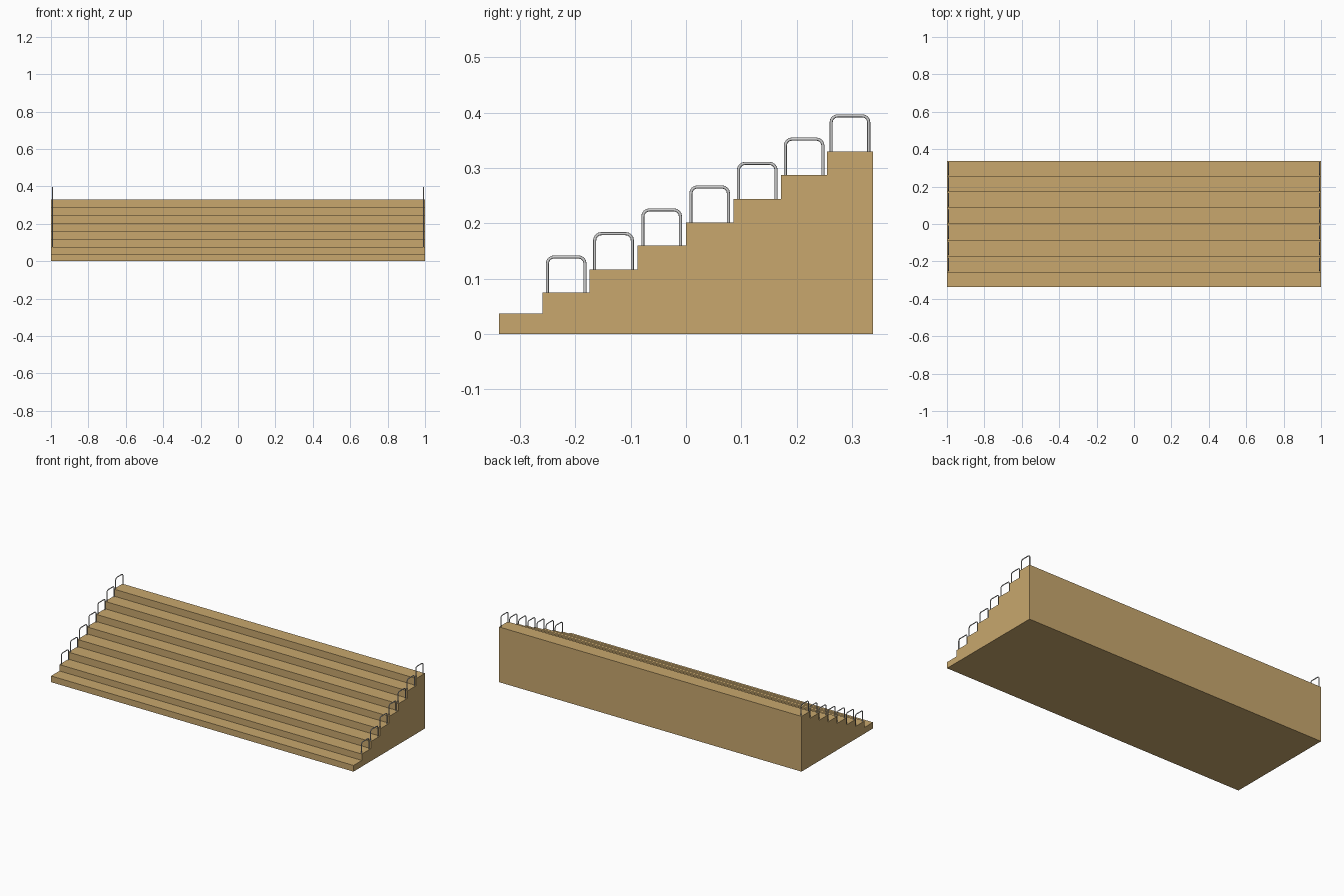
import bpy, bmesh
from math import sin, cos, pi

if "Cube" in bpy.data.objects:
    bpy.data.objects.remove(bpy.data.objects["Cube"])

# Step edges front to back, and tread heights
EDGES = [-0.3375, -0.259, -0.174, -0.088, 0.0, 0.0855, 0.172, 0.255, 0.3375]
TREADS = [0.037, 0.075, 0.117, 0.16, 0.2015, 0.244, 0.288, 0.33]


def material(name, color):
    m = bpy.data.materials.new(name)
    m.diffuse_color = (*color, 1)
    m.use_nodes = True
    m.node_tree.nodes["Principled BSDF"].inputs["Base Color"].default_value = m.diffuse_color
    return m


wood = material("wood", (0.58, 0.39, 0.155))


# Stepped block: side profile extruded across the full width
def stepped_block():
    profile = [(EDGES[-1], 0), (EDGES[0], 0)]
    for i, z in enumerate(TREADS):
        profile += [(EDGES[i], z), (EDGES[i + 1], z)]
    bm = bmesh.new()
    side = bm.faces.new([bm.verts.new((-1, y, z)) for y, z in profile])
    out = bmesh.ops.extrude_face_region(bm, geom=[side])
    verts = [v for v in out["geom"] if isinstance(v, bmesh.types.BMVert)]
    bmesh.ops.translate(bm, verts=verts, vec=(2, 0, 0))
    bmesh.ops.recalc_face_normals(bm, faces=bm.faces)
    me = bpy.data.meshes.new("stepped_block")
    bm.to_mesh(me)
    bm.free()
    me.materials.append(wood)
    bpy.context.collection.objects.link(bpy.data.objects.new("stepped_block", me))


# Hoop rail: round tube bent into an upside-down U with rounded corners
def hoop_rail(name, x, y, z, half=0.034, height=0.0645, bend=0.012, radius=0.0028):
    path = [(-half, 0)]
    for cy, start in ((-half + bend, pi), (half - bend, pi / 2)):
        for k in range(5):
            a = start - k * pi / 8
            path.append((cy + bend * cos(a), height - bend + bend * sin(a)))
    path.append((half, 0))
    cu = bpy.data.curves.new(name, "CURVE")
    cu.dimensions = "3D"
    cu.bevel_depth = radius
    cu.bevel_resolution = 2
    cu.use_fill_caps = True
    sp = cu.splines.new("POLY")
    sp.points.add(len(path) - 1)
    for p, (py, pz) in zip(sp.points, path):
        p.co = (0, py, pz, 1)
    ob = bpy.data.objects.new(name, cu)
    ob.location = (x, y, z)
    bpy.context.collection.objects.link(ob)
    sp.use_smooth = True


stepped_block()

# One rail at each end of every step except the lowest
for i in range(1, len(TREADS)):
    mid = (EDGES[i] + EDGES[i + 1]) / 2
    for side, x in (("left", -0.9925), ("right", 0.9925)):
        hoop_rail(f"hoop_rail_{side}_{i}", x, mid, TREADS[i])
